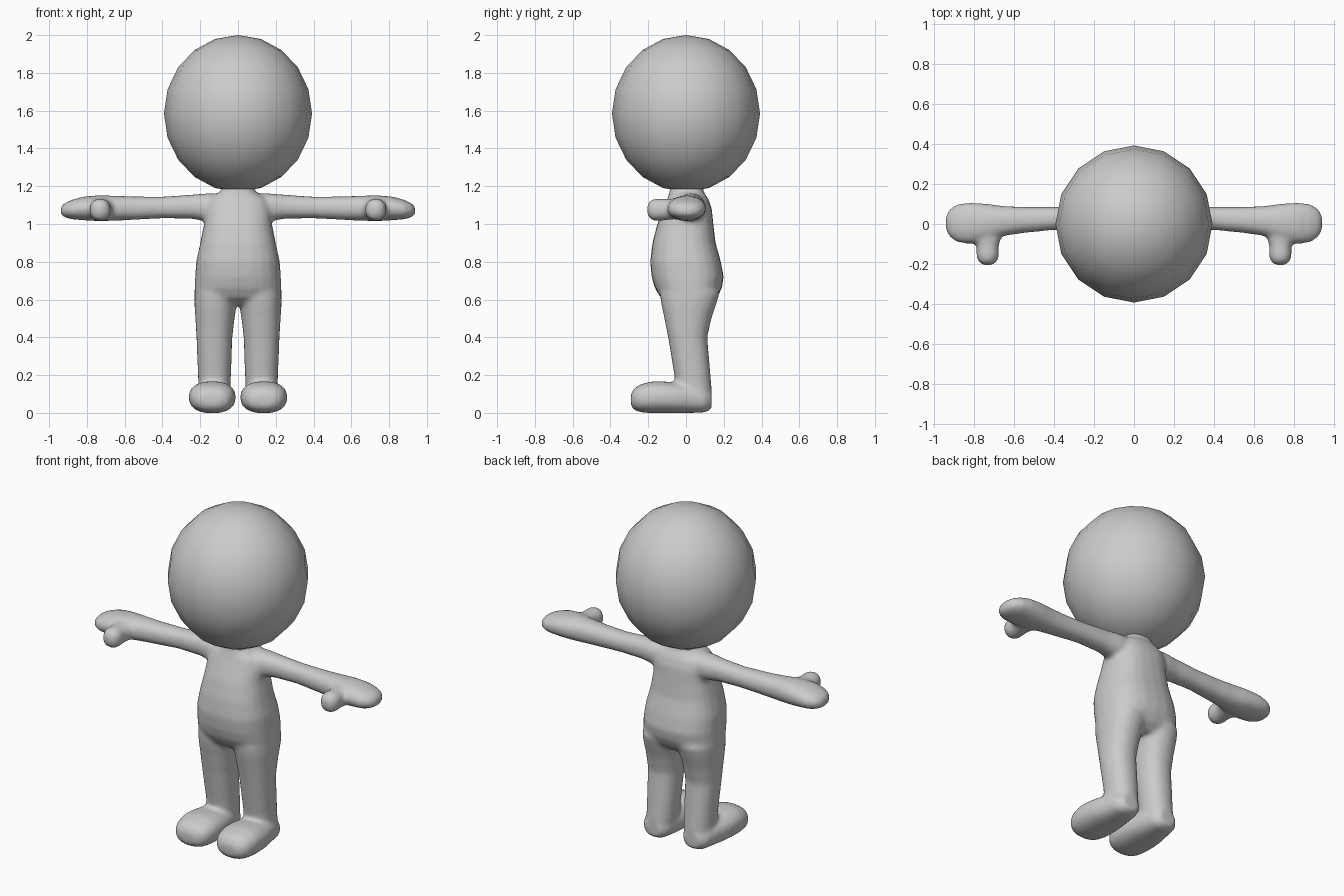
import bpy, bmesh, math

clay = bpy.data.materials.new("clay_grey")
clay.diffuse_color = (0.6, 0.6, 0.6, 1)


def finish(bm, name):
    mesh = bpy.data.meshes.new(name)
    bmesh.ops.recalc_face_normals(bm, faces=bm.faces)
    bm.to_mesh(mesh)
    bm.free()
    obj = bpy.data.objects.new(name, mesh)
    bpy.context.collection.objects.link(obj)
    mesh.materials.append(clay)
    mesh.polygons.foreach_set("use_smooth", [True] * len(mesh.polygons))
    return obj


def loft(bm, axis, rows, side=1, power=0.9, segs=24):
    """Closed skin over rows of (position, a_min, a_max, b_min, b_max)."""
    rings = []
    for t, a0, a1, b0, b1 in rows:
        ring = []
        for i in range(segs):
            ang = 2 * math.pi * i / segs
            c, s = math.cos(ang), math.sin(ang)
            a = (a0 + a1) / 2 + (a1 - a0) / 2 * math.copysign(abs(c) ** power, c)
            b = (b0 + b1) / 2 + (b1 - b0) / 2 * math.copysign(abs(s) ** power, s)
            x, y, z = {"x": (t, a, b), "y": (a, t, b), "z": (a, b, t)}[axis]
            ring.append(bm.verts.new((x * side, y, z)))
        rings.append(ring)
    for r, q in zip(rings, rings[1:]):
        for i in range(segs):
            j = (i + 1) % segs
            bm.faces.new((r[i], r[j], q[j], q[i]))
    bm.faces.new(rings[0])
    bm.faces.new(rings[-1])


TORSO = [  # z, x range, y range
    (0.57, -.19, .19, -.08, .12), (0.61, -.229, .229, -.135, .165),
    (0.66, -.23, .23, -.165, .19), (0.72, -.227, .227, -.182, .2),
    (0.80, -.222, .222, -.19, .185), (0.90, -.2, .2, -.178, .157),
    (1.00, -.18, .18, -.152, .145), (1.08, -.175, .175, -.12, .137),
    (1.13, -.16, .16, -.1, .12), (1.16, -.11, .11, -.09, .1),
    (1.18, -.085, .085, -.085, .09), (1.24, -.085, .085, -.085, .09)]
LEG = [  # z, x range, y range
    (0.03, .05, .21, -.05, .135), (0.12, .04, .21, -.055, .137),
    (0.20, .037, .212, -.062, .13), (0.40, .03, .22, -.095, .113),
    (0.50, .018, .226, -.115, .135), (0.58, .006, .231, -.132, .162),
    (0.64, -.01, .231, -.14, .18)]
FOOT = [  # y, x range, z range
    (-.292, .09, .19, .04, .1), (-.275, .05, .225, .015, .13),
    (-.24, .025, .25, .003, .152), (-.18, .012, .261, -.002, .167),
    (-.12, .012, .261, -.002, .167), (-.05, .02, .252, -.002, .16),
    (.04, .035, .23, 0, .15), (.10, .05, .215, .002, .13),
    (.136, .08, .18, .02, .11)]
ARM = [  # x, y range, z range
    (0.05, -.06, .1, 1.02, 1.165), (0.17, -.05, .1, 1.015, 1.162),
    (0.25, -.035, .09, 1.028, 1.155), (0.40, -.03, .085, 1.03, 1.145),
    (0.55, -.045, .085, 1.022, 1.146), (0.65, -.06, .09, 1.017, 1.15),
    (0.74, -.09, .102, 1.015, 1.152), (0.82, -.1, .107, 1.02, 1.145),
    (0.88, -.092, .1, 1.025, 1.128), (0.92, -.065, .075, 1.035, 1.11),
    (0.938, -.03, .04, 1.05, 1.09)]
THUMB = [  # y, x range, z range
    (-.205, .71, .75, 1.055, 1.1), (-.19, .685, .775, 1.025, 1.125),
    (-.16, .672, .787, 1.015, 1.135), (-.11, .675, .785, 1.02, 1.132),
    (-.06, .66, .8, 1.025, 1.135), (0, .65, .8, 1.03, 1.13)]

# Body: overlapping skins fused into one soft surface
bm = bmesh.new()
loft(bm, "z", TORSO, power=0.8)
for side in (-1, 1):
    loft(bm, "z", LEG, side)
    loft(bm, "y", FOOT, side, power=0.85)
    loft(bm, "x", ARM, side)
    loft(bm, "y", THUMB, side)
body = finish(bm, "body")
remesh = body.modifiers.new("fuse", "REMESH")
remesh.mode = "VOXEL"
remesh.voxel_size = 0.012
remesh.use_smooth_shade = True
soften = body.modifiers.new("soften", "SMOOTH")
soften.factor = 0.5
soften.iterations = 8

# Head: faceted outline with smooth shading
bm = bmesh.new()
bmesh.ops.create_uvsphere(bm, u_segments=16, v_segments=10, radius=1)
bmesh.ops.scale(bm, vec=(0.392, 0.392, 0.415), verts=bm.verts)
bmesh.ops.translate(bm, vec=(0, 0, 1.585), verts=bm.verts)
finish(bm, "head")
